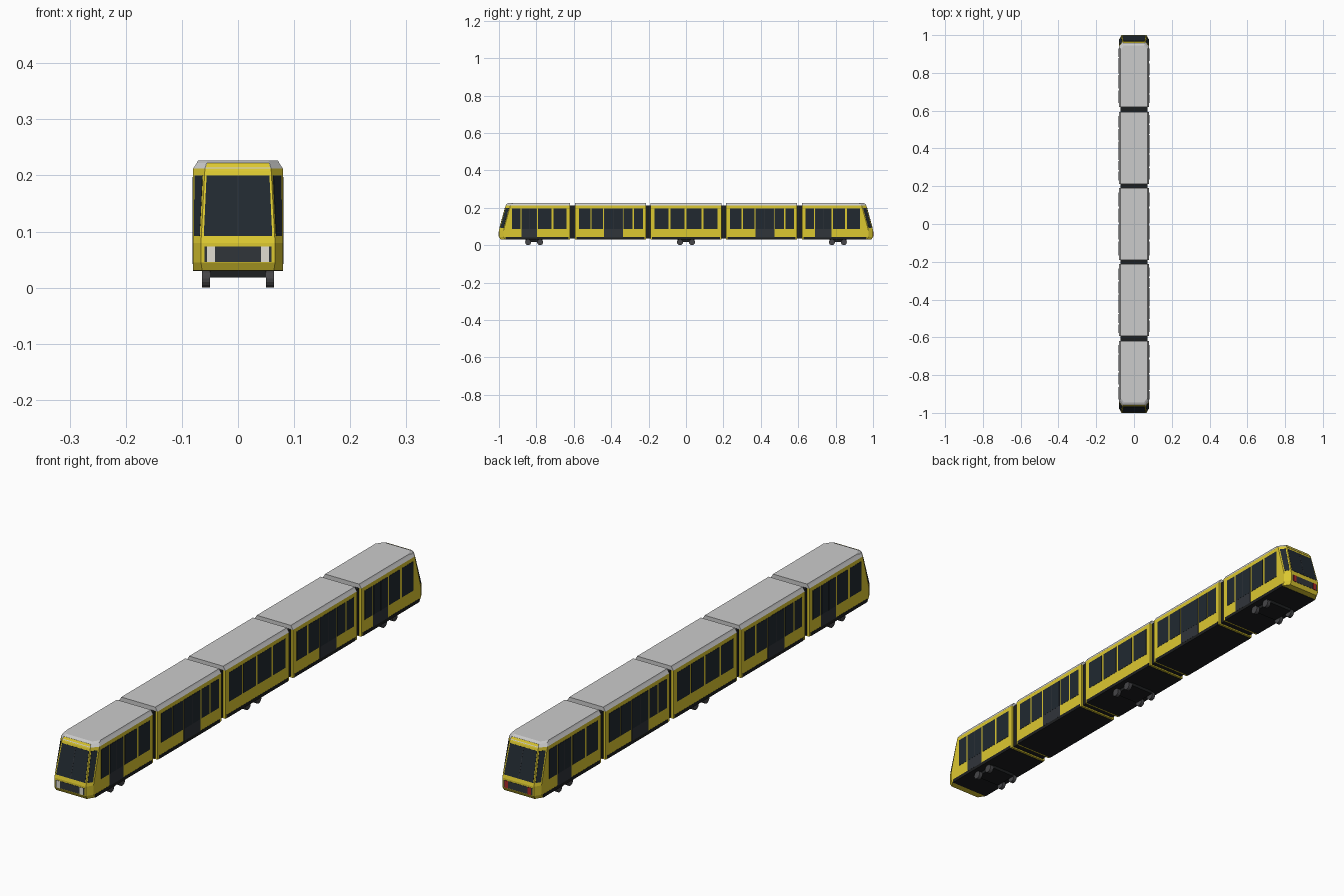
import bpy, bmesh
from mathutils import Vector, Matrix

if "Cube" in bpy.data.objects:
    bpy.data.objects.remove(bpy.data.objects["Cube"])


def material(name, r, g, b):
    m = bpy.data.materials.new(name)
    m.diffuse_color = (r, g, b, 1)
    m.use_nodes = True
    m.node_tree.nodes["Principled BSDF"].inputs["Base Color"].default_value = m.diffuse_color
    return m


YELLOW = material("yellow_paint", 0.72, 0.58, 0.03)
GLASS = material("dark_glass", 0.015, 0.022, 0.03)
DOOR = material("door_panel", 0.03, 0.035, 0.042)
BLACK = material("black_rubber", 0.012, 0.013, 0.014)
STEEL = material("wheel_steel", 0.06, 0.06, 0.065)
LAMP = material("headlight", 0.75, 0.73, 0.65)
RED = material("tail_light", 0.4, 0.02, 0.02)
SPIN = Matrix.Rotation(3.14159265, 4, 'Z')


def finish(name, bm, mat, turn=False):
    if turn:
        bm.transform(SPIN)
    bmesh.ops.recalc_face_normals(bm, faces=bm.faces)
    me = bpy.data.meshes.new(name)
    bm.to_mesh(me)
    bm.free()
    if mat:
        me.materials.append(mat)
    ob = bpy.data.objects.new(name, me)
    bpy.context.collection.objects.link(ob)
    return ob


def add_loft(bm, rings):
    vs = [[bm.verts.new(p) for p in r] for r in rings]
    n = len(vs[0])
    for a, b in zip(vs, vs[1:]):
        for i in range(n):
            j = (i + 1) % n
            bm.faces.new((a[i], a[j], b[j], b[i]))
    bm.faces.new(vs[0])
    bm.faces.new(vs[-1])


def loft(name, rings, mat, turn=False):
    bm = bmesh.new()
    add_loft(bm, rings)
    return finish(name, bm, mat, turn)


def rect(x, y0, y1, z):
    return [(x, y0, z), (x, y1, z), (-x, y1, z), (-x, y0, z)]


def box(name, x, y0, y1, z0, z1, mat, turn=False):
    return loft(name, [rect(x, y0, y1, z0), rect(x, y0, y1, z1)], mat, turn)


def panels(name, polys, mat, turn=False, t=0.0008):
    """Thin plates laid on the body, raised outward by t."""
    bm = bmesh.new()
    for poly in polys:
        p = [Vector(q) for q in poly]
        c = sum(p, Vector()) / len(p)
        n = (p[1] - p[0]).cross(p[2] - p[0]).normalized()
        if n.dot(c - Vector((0, c.y * 0.9, c.z))) < 0:
            n = -n
        add_loft(bm, [[q - n * 0.002 for q in p], [q + n * t for q in p]])
    return finish(name, bm, mat, turn)


# Cab nose: (z, front y, half width of the front face)
NOSE = [(0.031, -0.992, 0.064), (0.045, -1.0, 0.066), (0.08, -1.0, 0.066),
        (0.212, -0.964, 0.059), (0.222, -0.957, 0.056)]
CHAMFER = 0.025


def nose(z):
    for a, b in zip(NOSE, NOSE[1:]):
        if z <= b[0]:
            f = (z - a[0]) / (b[0] - a[0])
            return a[1] + f * (b[1] - a[1]), a[2] + f * (b[2] - a[2])


def cab_ring(z, x, yf, xf, back):
    return [(x, back, z), (x, yf + CHAMFER, z), (xf, yf, z),
            (-xf, yf, z), (-x, yf + CHAMFER, z), (-x, back, z)]


def front(x, z):
    return (x, nose(z)[0], z)


def corner(sx, z, t):
    yf, xf = nose(z)
    return (sx * (xf + t * (0.08 - xf)), yf + t * CHAMFER, z)


def front_rect(x0, x1, z0, z1):
    return [front(x0, z0), front(x1, z0), front(x1, z1), front(x0, z1)]


# Two cab cars, the rear one turned half round
for turn, end in ((False, "front"), (True, "rear")):
    back = -0.62
    loft(end + "_cab_body", [cab_ring(z, 0.08, y, x, back) for z, y, x in NOSE[:4]], YELLOW, turn)
    loft(end + "_cab_roof", [cab_ring(0.212, 0.08, -0.964, 0.059, back),
                             cab_ring(0.222, 0.0735, -0.957, 0.056, back),
                             cab_ring(0.227, 0.071, -0.945, 0.054, back)], None, turn)
    panels(end + "_header", [[front(-0.059, 0.208), front(0.059, 0.208),
                              front(0.055, 0.2215), front(-0.055, 0.2215)]], YELLOW, turn)
    panels(end + "_windscreen", [[front(-0.061, 0.092), front(0.061, 0.092),
                                  front(0.056, 0.2), front(-0.056, 0.2)]], GLASS, turn)
    panels(end + "_screen_divider", [front_rect(-0.0012, 0.0012, 0.092, 0.2)], DOOR, turn, 0.0012)
    panels(end + "_corner_glass", [[corner(s, 0.092, 0.15), corner(s, 0.092, 0.85),
                                    corner(s, 0.2, 0.85), corner(s, 0.2, 0.15)]
                                   for s in (-1, 1)], GLASS, turn)
    panels(end + "_lamp_panel", [front_rect(-0.06, 0.06, 0.046, 0.073)], DOOR, turn)
    panels(end + "_lamps", [front_rect(s * 0.041, s * 0.055, 0.046, 0.073) for s in (-1, 1)],
           RED if turn else LAMP, turn, 0.0016)
    box(end + "_cab_skirt", 0.0805, -0.965, -0.628, 0.03, 0.043, BLACK, turn)

# Three middle cars
for name, y0, y1 in (("second", -0.594, -0.213), ("middle", -0.19, 0.19), ("fourth", 0.213, 0.594)):
    box(name + "_car_body", 0.08, y0, y1, 0.031, 0.212, YELLOW)
    loft(name + "_car_roof", [rect(0.08, y0, y1, 0.212), rect(0.0735, y0, y1, 0.222),
                              rect(0.071, y0, y1, 0.227)], None)
    box(name + "_car_skirt", 0.0805, y0 + 0.008, y1 - 0.008, 0.03, 0.043, BLACK)

# Bellows between the cars
for i, y in enumerate((-0.607, -0.2015, 0.2015, 0.607)):
    box(f"bellows_{i + 1}", 0.071, y - 0.016, y + 0.016, 0.036, 0.212, BLACK)

# Side windows and doors; the left side is the right side turned half round
WINDOWS = [(-0.93, -0.885), (-0.79, -0.718), (-0.708, -0.64),
           (-0.572, -0.51), (-0.504, -0.443), (-0.333, -0.285), (-0.279, -0.23),
           (-0.168, -0.093), (-0.083, -0.008), (0.002, 0.083), (0.093, 0.168),
           (0.235, 0.297), (0.305, 0.367), (0.477, 0.525), (0.531, 0.577),
           (0.64, 0.685), (0.785, 0.85), (0.862, 0.93)]
DOORS = [(-0.88, -0.797), (-0.438, -0.338), (0.372, 0.472), (0.69, 0.777)]


def side(y0, y1, z0, z1):
    return [(0.08, y0, z0), (0.08, y1, z0), (0.08, y1, z1), (0.08, y0, z1)]


for turn, label in ((False, "right"), (True, "left")):
    panels(label + "_windows", [side(a, b, 0.087, 0.197) for a, b in WINDOWS], GLASS, turn)
    panels(label + "_doors", [side(a, b, 0.042, 0.197) for a, b in DOORS], DOOR, turn)
    leaves = []
    for a, b in DOORS:
        m = (a + b) / 2
        leaves += [side(a + 0.003, m - 0.001, 0.087, 0.195), side(m + 0.001, b - 0.003, 0.087, 0.195)]
    panels(label + "_door_glass", leaves, GLASS, turn, 0.0012)

# Bogies: frame and four wheels each
for i, y in enumerate((-0.812, 0, 0.812)):
    box(f"bogie_frame_{i + 1}", 0.05, y - 0.045, y + 0.045, 0.018, 0.031, BLACK)
    bm = bmesh.new()
    for x in (-0.057, 0.057):
        for dy in (-0.032, 0.032):
            bmesh.ops.create_cone(bm, cap_ends=True, segments=16, radius1=0.016, radius2=0.016,
                                  depth=0.014, matrix=Matrix.Translation((x, y + dy, 0.016))
                                  @ Matrix.Rotation(1.5707963, 4, 'Y'))
    finish(f"bogie_wheels_{i + 1}", bm, STEEL)
